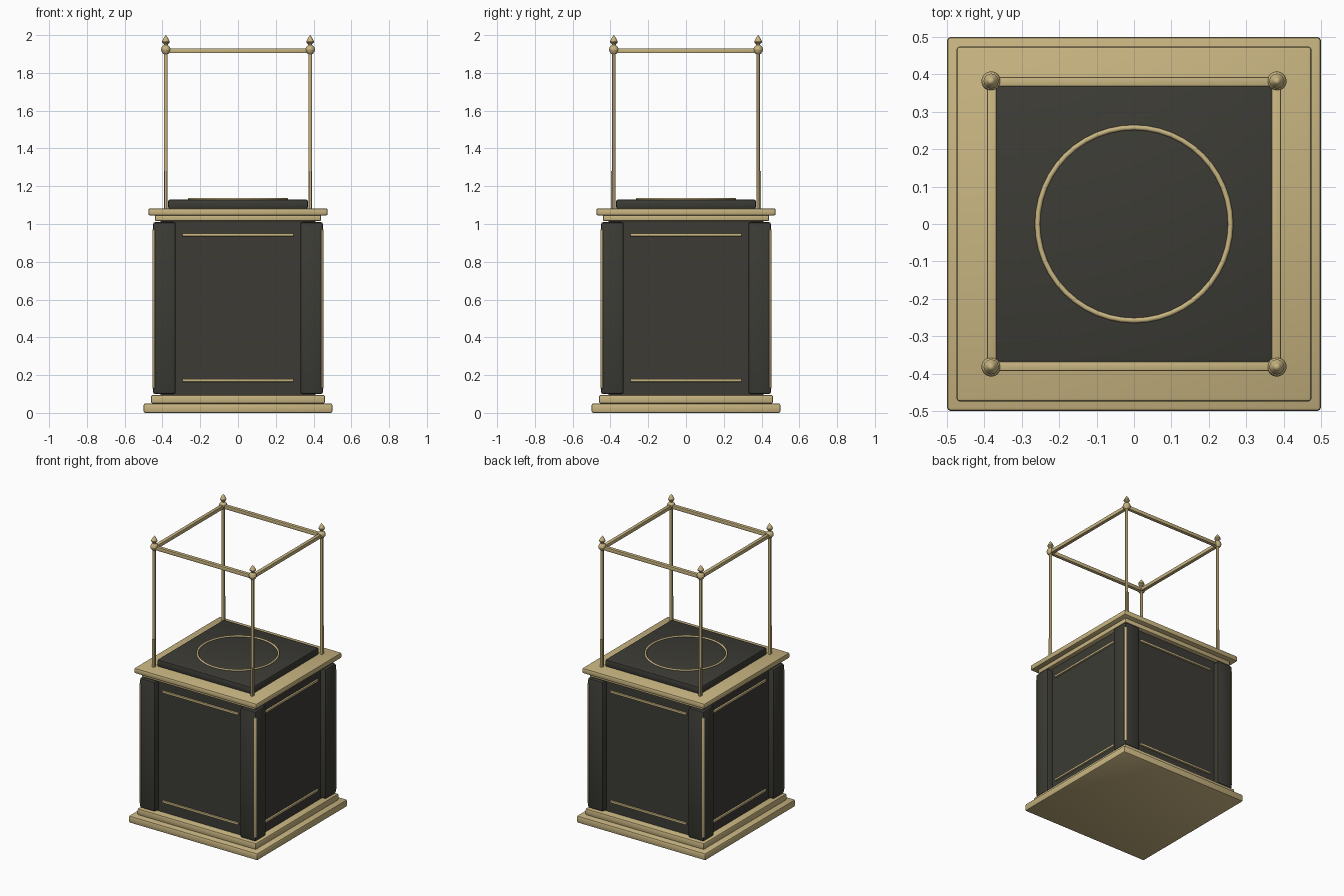
import bpy
import bmesh
from math import pi, cos, sin

cube = bpy.data.objects.get("Cube")
if cube:
    bpy.data.objects.remove(cube, do_unlink=True)


def material(name, rgb):
    m = bpy.data.materials.new(name)
    m.use_nodes = True
    m.diffuse_color = (*rgb, 1)
    bsdf = m.node_tree.nodes["Principled BSDF"]
    bsdf.inputs["Base Color"].default_value = (*rgb, 1)
    bsdf.inputs["Roughness"].default_value = 0.6
    return m


GOLD = material("pale_gold", (0.58, 0.46, 0.22))
DARK = material("charcoal", (0.045, 0.044, 0.036))


def finish(name, bm, mat):
    bmesh.ops.recalc_face_normals(bm, faces=bm.faces)
    mesh = bpy.data.meshes.new(name)
    bm.to_mesh(mesh)
    bm.free()
    mesh.materials.append(mat)
    ob = bpy.data.objects.new(name, mesh)
    bpy.context.collection.objects.link(ob)
    bpy.ops.object.select_all(action="DESELECT")
    ob.select_set(True)
    bpy.context.view_layer.objects.active = ob
    bpy.ops.object.shade_smooth_by_angle(angle=pi / 6)
    return ob


def box(name, x, y, z0, z1, sx, sy, mat, bevel=0, turn=0, segments=2):
    """Box centred at x, y, spanning z0 to z1, with softened edges."""
    bm = bmesh.new()
    bmesh.ops.create_cube(bm, size=1)
    bmesh.ops.scale(bm, vec=(sx, sy, z1 - z0), verts=bm.verts)
    if bevel:
        bmesh.ops.bevel(bm, geom=bm.edges[:], offset=bevel, segments=segments,
                        profile=0.5, affect="EDGES")
    ob = finish(name, bm, mat)
    ob.location = (x, y, (z0 + z1) / 2)
    ob.rotation_euler.z = turn
    return ob


def lathe(name, x, y, profile, mat, steps=20):
    """Revolve a radius/height profile about the vertical axis."""
    bm = bmesh.new()
    verts = [bm.verts.new((r, 0, z)) for r, z in profile]
    edges = [bm.edges.new(pair) for pair in zip(verts, verts[1:])]
    bmesh.ops.spin(bm, geom=verts + edges, axis=(0, 0, 1), cent=(0, 0, 0),
                   angle=2 * pi, steps=steps)
    bmesh.ops.remove_doubles(bm, verts=bm.verts, dist=0.0001)
    ob = finish(name, bm, mat)
    ob.location = (x, y, 0)
    return ob


# Stepped plinth, cabinet body, cornice and display deck
box("plinth_slab", 0, 0, 0, 0.05, 1, 1, GOLD, 0.01)
box("plinth_step", 0, 0, 0.05, 0.095, 0.92, 0.92, GOLD, 0.008)
box("cabinet_body", 0, 0, 0.09, 1.02, 0.82, 0.82, DARK)
box("cornice_step", 0, 0, 1.015, 1.05, 0.88, 0.88, GOLD, 0.008)
box("cornice_slab", 0, 0, 1.045, 1.083, 0.95, 0.95, GOLD, 0.01)
box("display_deck", 0, 0, 1.08, 1.13, 0.74, 0.74, DARK, 0.01)

# Ring inlaid on the deck
bpy.ops.mesh.primitive_torus_add(major_radius=0.258, minor_radius=0.007,
                                 major_segments=48, minor_segments=10,
                                 location=(0, 0, 1.132))
ring = bpy.context.object
ring.name = "deck_ring"
ring.data.materials.append(GOLD)
bpy.ops.object.shade_smooth_by_angle(angle=pi / 4)

# Four sides: panel mouldings and top rails
for i, side in enumerate(("front", "left", "back", "right")):
    a = -pi / 2 + i * pi / 2
    dx, dy = cos(a), sin(a)
    for level, z in (("lower", 0.172), ("upper", 0.942)):
        box(f"{side}_{level}_moulding", dx * 0.412, dy * 0.412, z - 0.008, z + 0.008,
            0.59, 0.02, GOLD, 0.004, a + pi / 2)
    box(f"{side}_top_rail", dx * 0.38, dy * 0.38, 1.905, 1.93,
        0.76, 0.025, GOLD, 0.003, a + pi / 2)

# Four corners: pilasters, edge strips, posts and finials
FINIAL = [(0, 1.9), (0.014, 1.9), (0.023, 1.912), (0.026, 1.924), (0.022, 1.937),
          (0.011, 1.947), (0.011, 1.952), (0.019, 1.96), (0.02, 1.967),
          (0.01, 1.987), (0, 2.0)]
for sx, xn in ((1, "left"), (-1, "right")):
    for sy, yn in ((-1, "front"), (1, "back")):
        tag = f"{yn}_{xn}"
        box(f"{tag}_pilaster", sx * 0.39, sy * 0.39, 0.1, 1.01,
            0.12, 0.12, DARK, 0.012)
        box(f"{tag}_edge_strip", sx * 0.444, sy * 0.444, 0.13, 0.97,
            0.016, 0.012, GOLD, 0.002, -sx * sy * pi / 4)
        lathe(f"{tag}_post", sx * 0.382, sy * 0.382,
              [(0, 1.075), (0.01, 1.075), (0.01, 1.91), (0, 1.91)], GOLD, 12)
        lathe(f"{tag}_finial", sx * 0.382, sy * 0.382, FINIAL, GOLD)
        box(f"{tag}_post_plate", sx * 0.382, sy * 0.392, 1.08, 1.28,
            0.012, 0.009, GOLD)
